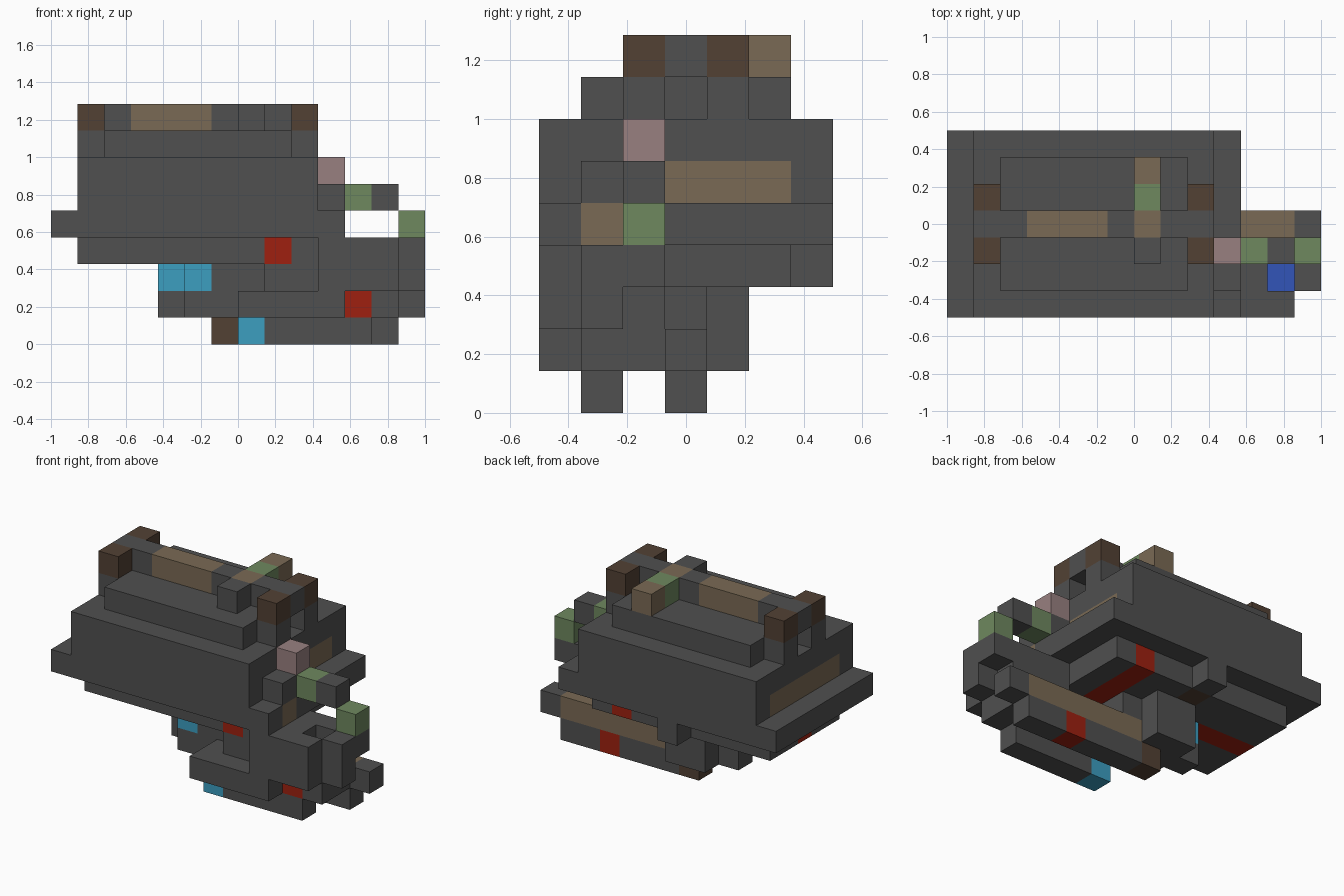
import bpy, bmesh, math
from mathutils import Vector

cube = bpy.data.objects.get("Cube")
if cube:
    bpy.data.objects.remove(cube, do_unlink=True)

U = 2 / 14  # edge of one block
COLOURS = {
    "charcoal": (0.08, 0.08, 0.08), "brown": (0.085, 0.053, 0.034),
    "tan": (0.195, 0.144, 0.089), "green": (0.156, 0.246, 0.114),
    "pink": (0.314, 0.216, 0.216), "red": (0.342, 0.0144, 0.005),
    "cyan": (0.045, 0.342, 0.527), "royal_blue": (0.032, 0.091, 0.485),
}
materials = {}
for name, rgb in COLOURS.items():
    m = bpy.data.materials.new(name)
    m.use_nodes = True
    m.diffuse_color = (*rgb, 1)
    m.node_tree.nodes["Principled BSDF"].inputs["Base Color"].default_value = (*rgb, 1)
    materials[name] = m

cells = {}  # block position -> (part, colour)


def fill(part, xs, ys, zs, colour="charcoal"):
    """Fill an inclusive range of blocks; a single number means one layer."""
    span = lambda r: range(r[0], r[1] + 1) if isinstance(r, tuple) else (r,)
    for i in span(xs):
        for j in span(ys):
            for k in span(zs):
                cells[i, j, k] = (part, colour)


# Wide hull with a projecting rim and tan end panels
fill("hull", (1, 9), (0, 6), (5, 6))
for end in (1, 9):
    fill("hull", end, (1, 5), 5, "tan")
fill("rim", (0, 10), (0, 6), 4)
fill("rim", 10, 1, 4, "tan")

# Raised deck, with the rail, its posts and the cross bar above
fill("deck", (2, 8), (1, 5), 7)
fill("rail", (1, 9), 3, 8)
fill("rail", (3, 5), 3, 8, "tan")
for i in (1, 9):
    for j in (2, 4):
        fill("posts", i, j, 7)
        fill("posts", i, j, 8, "brown")
for j, colour in zip(range(2, 6), ("charcoal", "tan", "green", "tan")):
    fill("cross_bar", 7, j, 8, colour)

# Underside plate with red stripes
fill("under_plate", (1, 9), (1, 5), 3)
fill("under_plate", 8, (1, 5), 3, "red")
fill("under_plate", (1, 3), 3, 3, "red")
fill("under_plate", 5, 5, 3, "brown")
fill("under_plate", 5, 6, 3)

# Rounded hub below the plate
fill("hub", (5, 6), (2, 4), (1, 2))
fill("hub", 7, (2, 3), 2)
fill("hub", 4, 3, 1)
fill("hub", 4, 3, 2, "cyan")
fill("hub", 5, 2, 2, "cyan")

# Arm arching from the hull to the side block
fill("arm", 10, (1, 2), 5)
fill("arm", 10, 2, 6, "pink")
fill("arm", 11, 2, 5, "green")
fill("arm", 12, 2, 5)
fill("arm", 13, 2, 4, "green")

# Side block with a pocket
fill("side_block", (10, 12), (0, 2), (2, 3))
fill("side_block", 13, (1, 2), 3)
fill("side_block", 13, 1, 2)
fill("side_block", (8, 9), 1, 2)
del cells[12, 1, 3]
fill("side_block", 12, 1, 2, "royal_blue")

# Lower base and its tan strip
fill("base", (7, 10), 0, 1)
fill("base", (7, 12), (1, 2), 1)
fill("base", 11, 1, 1, "red")
fill("base_strip", (7, 12), 3, 1, "tan")
fill("base_strip", 13, 3, 1)

# Two runners on the ground
fill("front_runner", (8, 11), 1, 0)
fill("front_runner", 7, 1, 0, "cyan")
fill("back_runner", (6, 12), 3, 0)
fill("back_runner", 6, 3, 0, "brown")
fill("back_runner", 10, 3, 0, "red")


def build(part):
    """Make the outer faces of one part and merge the flat areas."""
    mine = {c: col for c, (p, col) in cells.items() if p == part}
    used = sorted(set(mine.values()))
    bm = bmesh.new()
    for cell, colour in mine.items():
        for axis in range(3):
            for side in (0, 1):
                near = list(cell)
                near[axis] += 2 * side - 1
                if tuple(near) in cells:
                    continue
                u, v = (axis + 1) % 3, (axis + 2) % 3
                corners = []
                for a, b in ((0, 0), (1, 0), (1, 1), (0, 1)):
                    p = list(cell)
                    p[axis] += side
                    p[u] += a
                    p[v] += b
                    corners.append(bm.verts.new(Vector(p) * U - Vector((1, 0.5, 0))))
                face = bm.faces.new(corners if side else corners[::-1])
                face.material_index = used.index(colour)
    bmesh.ops.remove_doubles(bm, verts=bm.verts, dist=U / 100)
    bmesh.ops.dissolve_limit(bm, angle_limit=math.radians(1), verts=bm.verts,
                             edges=bm.edges, delimit={"MATERIAL"})
    mesh = bpy.data.meshes.new(part)
    bm.to_mesh(mesh)
    bm.free()
    for colour in used:
        mesh.materials.append(materials[colour])
    bpy.context.scene.collection.objects.link(bpy.data.objects.new(part, mesh))


for part in sorted({p for p, _ in cells.values()}):
    build(part)
